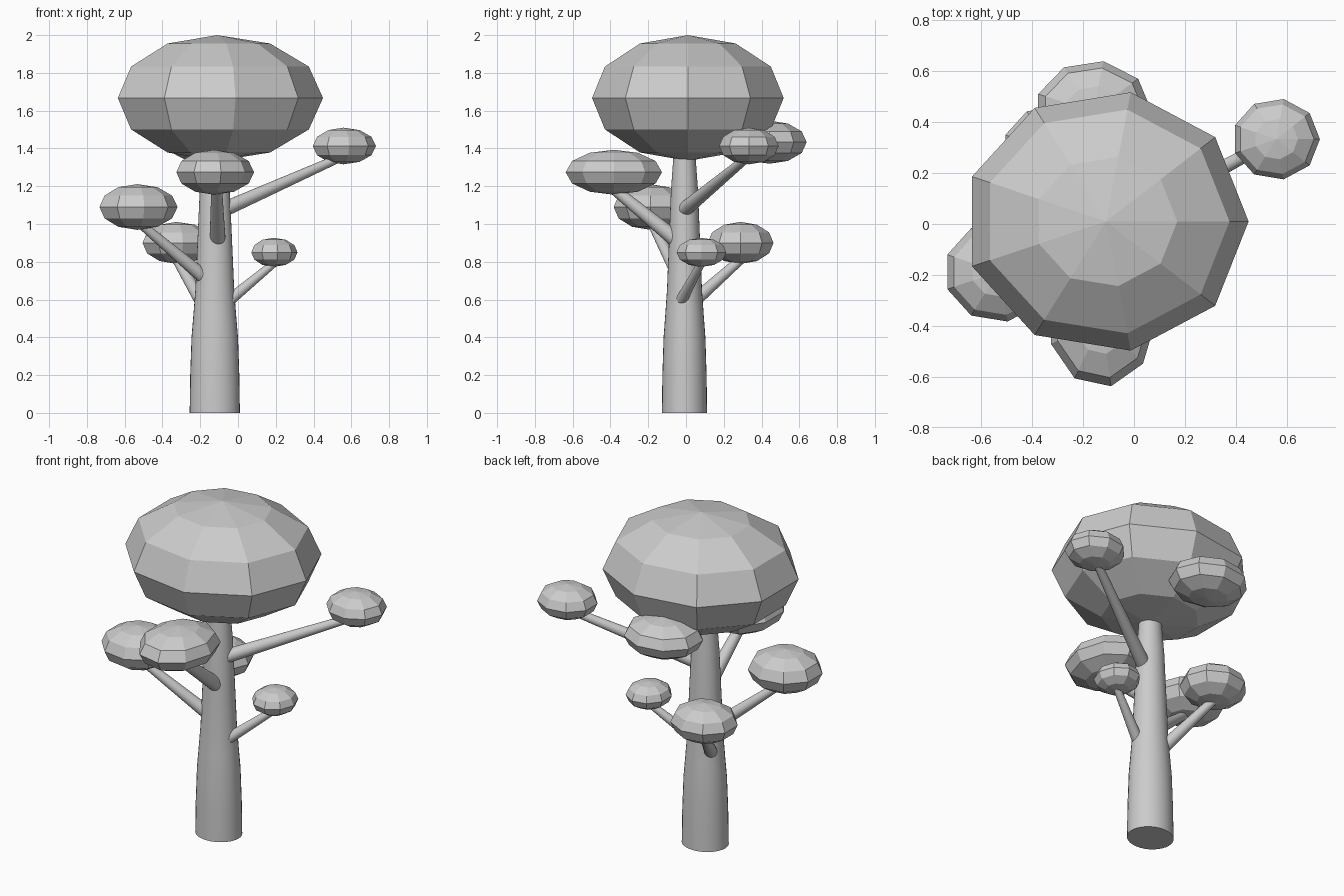
import bpy, math
from mathutils import Vector

if "Cube" in bpy.data.objects:
    bpy.data.objects.remove(bpy.data.objects["Cube"])


def make_object(name, verts, faces):
    mesh = bpy.data.meshes.new(name)
    mesh.from_pydata(verts, [], faces)
    mesh.update()
    obj = bpy.data.objects.new(name, mesh)
    bpy.context.collection.objects.link(obj)
    return obj


def smooth(obj):
    bpy.ops.object.select_all(action='DESELECT')
    obj.select_set(True)
    bpy.context.view_layer.objects.active = obj
    bpy.ops.object.shade_smooth_by_angle(angle=math.radians(40))


def bridge(rings, n):
    return [(r * n + i, r * n + (i + 1) % n, (r + 1) * n + (i + 1) % n, (r + 1) * n + i)
            for r in range(rings - 1) for i in range(n)]


# Low-poly leaf cluster: flattened sphere with 9 sides and 6 bands, corner on +x
def foliage(name, centre, radii, n=9, bands=6):
    c = Vector(centre)
    verts = []
    for k in range(1, bands):
        t = math.pi * (1 - k / bands)
        for i in range(n):
            a = math.tau * i / n
            verts.append(c + Vector((radii[0] * math.sin(t) * math.cos(a),
                                     radii[1] * math.sin(t) * math.sin(a),
                                     radii[2] * math.cos(t))))
    faces = bridge(bands - 1, n)
    bottom, top = len(verts), len(verts) + 1
    verts += [c - Vector((0, 0, radii[2])), c + Vector((0, 0, radii[2]))]
    last = (bands - 2) * n
    for i in range(n):
        j = (i + 1) % n
        faces += [(bottom, j, i), (top, last + i, last + j)]
    return make_object(name, verts, faces)


# Tapered round limb through (point, radius) stations
def limb(name, stations, axis, y_scale=1.0, n=32):
    rot = Vector((0, 0, 1)).rotation_difference(Vector(axis))
    verts = []
    for p, r in stations:
        for i in range(n):
            a = math.tau * i / n
            verts.append(Vector(p) + rot @ Vector((r * math.cos(a), r * y_scale * math.sin(a), 0)))
    faces = bridge(len(stations), n)
    faces += [tuple(reversed(range(n))), tuple(range(len(verts) - n, len(verts)))]
    smooth(make_object(name, verts, faces))


# Trunk
profile = [(0, .133), (.2, .13), (.4, .123), (.52, .113), (.65, .103), (.9, .092), (1.17, .08), (1.4, .062)]
limb("trunk", [((-.123, -.008, z), r) for z, r in profile], (0, 0, 1), .9)

# Branches: start, end, start radius, end radius
branches = {
    "branch_right": ((-.08, -.01, 1.075), (.56, .335, 1.36), .04, .022),
    "branch_left": ((-.17, -.03, .71), (-.54, -.19, 1.02), .038, .022),
    "branch_front": ((-.108, -.05, .915), (-.113, -.40, 1.2), .042, .028),
    "branch_low_right": ((-.06, -.03, .585), (.2, .085, .80), .032, .02),
    "branch_low_back": ((-.19, .035, .585), (-.335, .31, .83), .036, .024),
}
for name, (a, b, r0, r1) in branches.items():
    limb(name, [(a, r0), (b, r1)], Vector(b) - Vector(a), n=24)

# Foliage: centre, radii
clusters = {
    "crown": ((-.11, .01, 1.667), (.56, .515, .333)),
    "foliage_right": ((.558, .333, 1.413), (.172, .16, .097)),
    "foliage_left": ((-.533, -.188, 1.09), (.213, .198, .121)),
    "foliage_front": ((-.127, -.382, 1.274), (.212, .259, .119)),
    "foliage_back": ((-.16, .442, 1.433), (.23, .2, .114)),
    "foliage_low_back": ((-.325, .289, .9), (.192, .177, .111)),
    "foliage_low_right": ((.189, .082, .85), (.126, .134, .077)),
}
for name, (c, r) in clusters.items():
    foliage(name, c, r)
